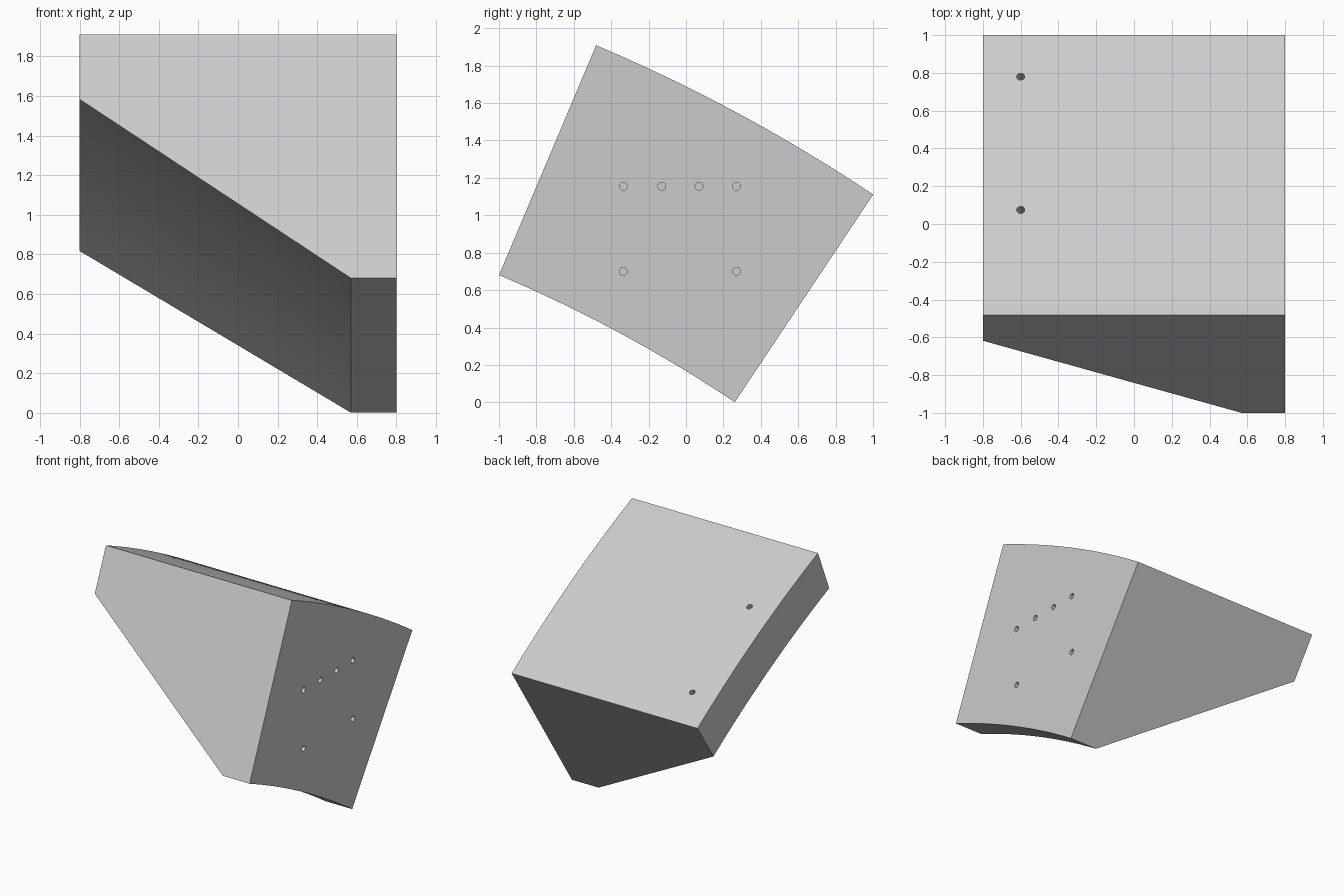
import bpy, bmesh, math
from mathutils import Matrix, Vector

cube = bpy.data.objects.get("Cube")
if cube:
    bpy.data.objects.remove(cube, do_unlink=True)

# Arc centre (y, z), radii and end angles of the ring segment
CY, CZ = -3.969, -6.343
R_IN, R_CUT, R_OUT = 7.625, 8.606, 8.959
A_FRONT = math.atan2(0.68 - CZ, -1 - CY)
A_BACK = math.atan2(-CZ, 0.26 - CY)
HALF, KNEE = 0.8, 0.57
STEPS = 24
HOLE_R, DEPTH = 0.021, 0.12

grey = bpy.data.materials.new("light grey")
grey.use_nodes = True
colour = (0.6, 0.6, 0.6, 1)
grey.diffuse_color = colour
grey.node_tree.nodes["Principled BSDF"].inputs["Base Color"].default_value = colour


def make_object(name, bm):
    mesh = bpy.data.meshes.new(name)
    bmesh.ops.recalc_face_normals(bm, faces=bm.faces)
    bm.to_mesh(mesh)
    bm.free()
    obj = bpy.data.objects.new(name, mesh)
    bpy.context.collection.objects.link(obj)
    mesh.materials.append(grey)
    return obj


def add_pin(bm, centre, axis):
    """Short cylinder that sinks a blind hole at centre along axis."""
    turn = Vector((0, 0, 1)).rotation_difference(axis).to_matrix().to_4x4()
    bmesh.ops.create_cone(bm, cap_ends=True, segments=32, radius1=HOLE_R,
                          radius2=HOLE_R, depth=2 * DEPTH,
                          matrix=Matrix.Translation(centre) @ turn)


# Body: five-sided section (x, radius) swept along the arc
section = [(HALF, R_IN), (HALF, R_OUT), (-HALF, R_OUT), (-HALF, R_CUT), (KNEE, R_IN)]
bm = bmesh.new()
rings = []
for i in range(STEPS + 1):
    a = A_FRONT + (A_BACK - A_FRONT) * i / STEPS
    rings.append([bm.verts.new((x, CY + r * math.cos(a), CZ + r * math.sin(a)))
                  for x, r in section])
for near, far in zip(rings, rings[1:]):
    for k in range(len(section)):
        n = (k + 1) % len(section)
        bm.faces.new((near[k], near[n], far[n], far[k]))
bm.faces.new(rings[0])
bm.faces.new(rings[-1])
body = make_object("wedge_block", bm)

# Hole cutters: six in the flat side, two radial ones in the curved top
bm = bmesh.new()
for y, z in [(-0.335, 1.155), (-0.13, 1.155), (0.07, 1.155), (0.27, 1.155),
             (-0.335, 0.7), (0.27, 0.7)]:
    add_pin(bm, Vector((HALF, y, z)), Vector((1, 0, 0)))
for y in (0.075, 0.78):
    a = math.acos((y - CY) / R_OUT)
    add_pin(bm, Vector((-0.6, y, CZ + R_OUT * math.sin(a))),
            Vector((0, math.cos(a), math.sin(a))))
cutter = make_object("hole_cutter", bm)
cutter.hide_render = True

cut = body.modifiers.new("holes", "BOOLEAN")
cut.operation = "DIFFERENCE"
cut.solver = "EXACT"
cut.object = cutter

bpy.ops.object.select_all(action="DESELECT")
body.select_set(True)
bpy.context.view_layer.objects.active = body
bpy.ops.object.modifier_apply(modifier=cut.name)
bpy.data.objects.remove(cutter, do_unlink=True)
bpy.ops.object.shade_smooth_by_angle(angle=math.radians(25))
